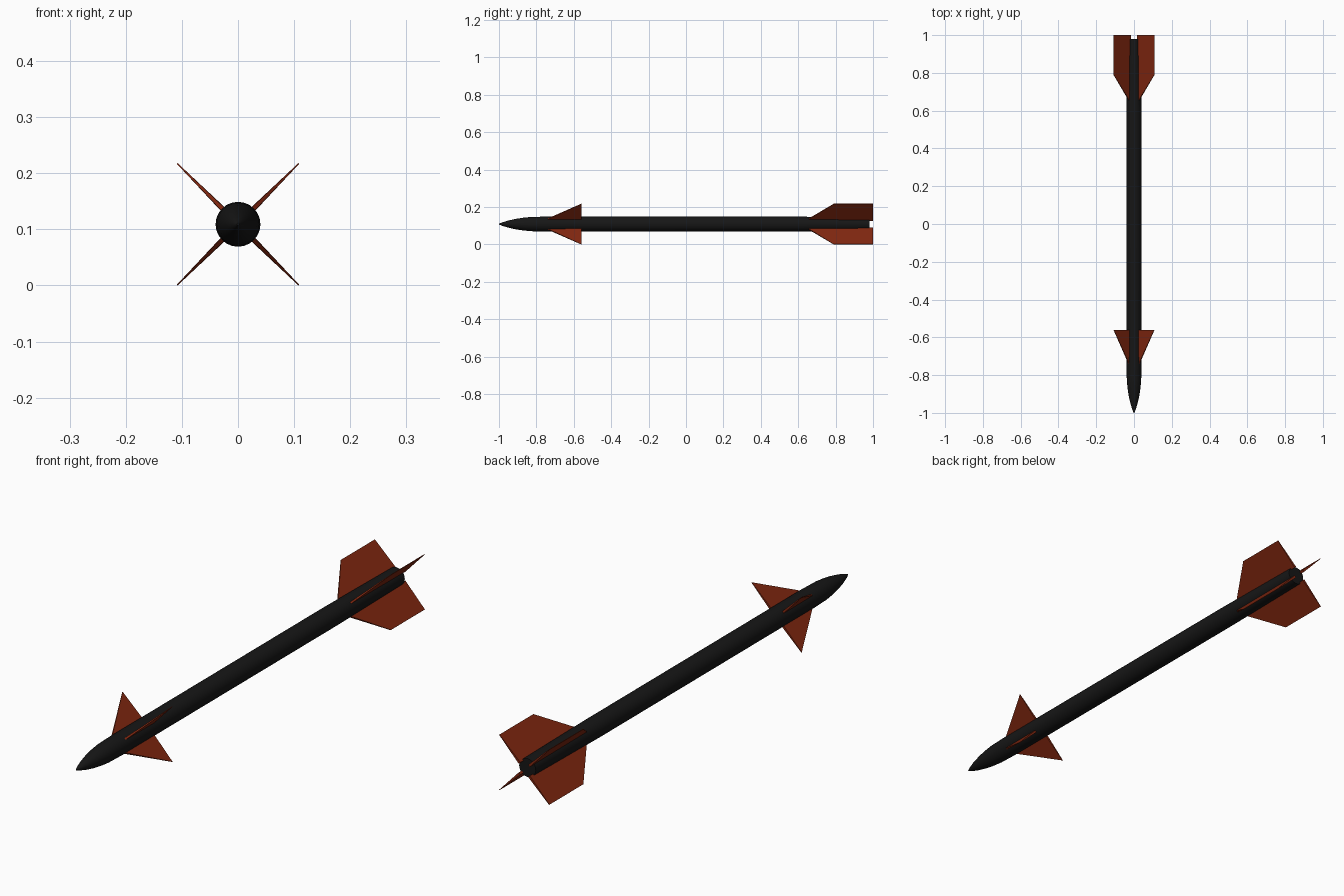
import bpy, bmesh, math
from mathutils import Vector

if "Cube" in bpy.data.objects:
    bpy.data.objects.remove(bpy.data.objects["Cube"])

CENTRE_Z = 0.109


def material(name, rgb):
    m = bpy.data.materials.new(name)
    m.diffuse_color = (*rgb, 1)
    m.use_nodes = True
    m.node_tree.nodes["Principled BSDF"].inputs["Base Color"].default_value = m.diffuse_color
    return m


def finish(name, bm, mat):
    bmesh.ops.recalc_face_normals(bm, faces=bm.faces)
    mesh = bpy.data.meshes.new(name)
    bm.to_mesh(mesh)
    bm.free()
    mesh.materials.append(mat)
    ob = bpy.data.objects.new(name, mesh)
    bpy.context.collection.objects.link(ob)
    return ob


def lathe(name, profile, sides, mat):
    """Closed round body along y from (y, radius) stations."""
    bm = bmesh.new()
    rings = []
    for y, r in profile:
        rings.append([bm.verts.new((r * math.cos(a), y, CENTRE_Z + r * math.sin(a)))
                      for a in (2 * math.pi * i / sides for i in range(sides))])
    for a, b in zip(rings, rings[1:]):
        for i in range(sides):
            j = (i + 1) % sides
            bm.faces.new((a[i], a[j], b[j], b[i]))
    bm.faces.new(rings[0])
    bm.faces.new(rings[-1])
    return finish(name, bm, mat)


def fin(name, outline, angle, mat):
    """Tapered plate: outline points are (y, distance from axis, half thickness)."""
    out = Vector((math.cos(angle), 0, math.sin(angle)))
    side = Vector((-math.sin(angle), 0, math.cos(angle)))
    bm = bmesh.new()
    loops = []
    for s in (1, -1):
        loops.append([bm.verts.new(Vector((0, y, CENTRE_Z)) + out * d + side * (s * t))
                      for y, d, t in outline])
    bm.faces.new(loops[0])
    bm.faces.new(loops[1])
    n = len(outline)
    for i in range(n):
        j = (i + 1) % n
        bm.faces.new((loops[0][i], loops[0][j], loops[1][j], loops[1][i]))
    return finish(name, bm, mat)


black = material("black_paint", (0.008, 0.008, 0.008))
rust = material("rust_red", (0.22, 0.02, 0.005))

# Body with pointed nose and slightly narrowed tail
body = lathe("body", [(-1.0, 0.002), (-0.98, 0.010), (-0.95, 0.019), (-0.91, 0.028),
                      (-0.87, 0.034), (-0.83, 0.038), (-0.75, 0.040),
                      (0.57, 0.040), (0.98, 0.036)], 24, black)
bpy.context.view_layer.objects.active = body
body.select_set(True)
bpy.ops.object.shade_smooth_by_angle(angle=math.radians(35))

# Cross-shaped front and tail fins
front = [(-0.755, 0.029, 0.004), (-0.56, 0.153, 0.001), (-0.56, 0.029, 0.005)]
tail = [(0.645, 0.029, 0.004), (0.79, 0.153, 0.001), (1.0, 0.153, 0.001), (1.0, 0.029, 0.005)]
for i in range(4):
    angle = math.radians(45 + 90 * i)
    fin(f"front_fin_{i + 1}", front, angle, rust)
    fin(f"tail_fin_{i + 1}", tail, angle, rust)
